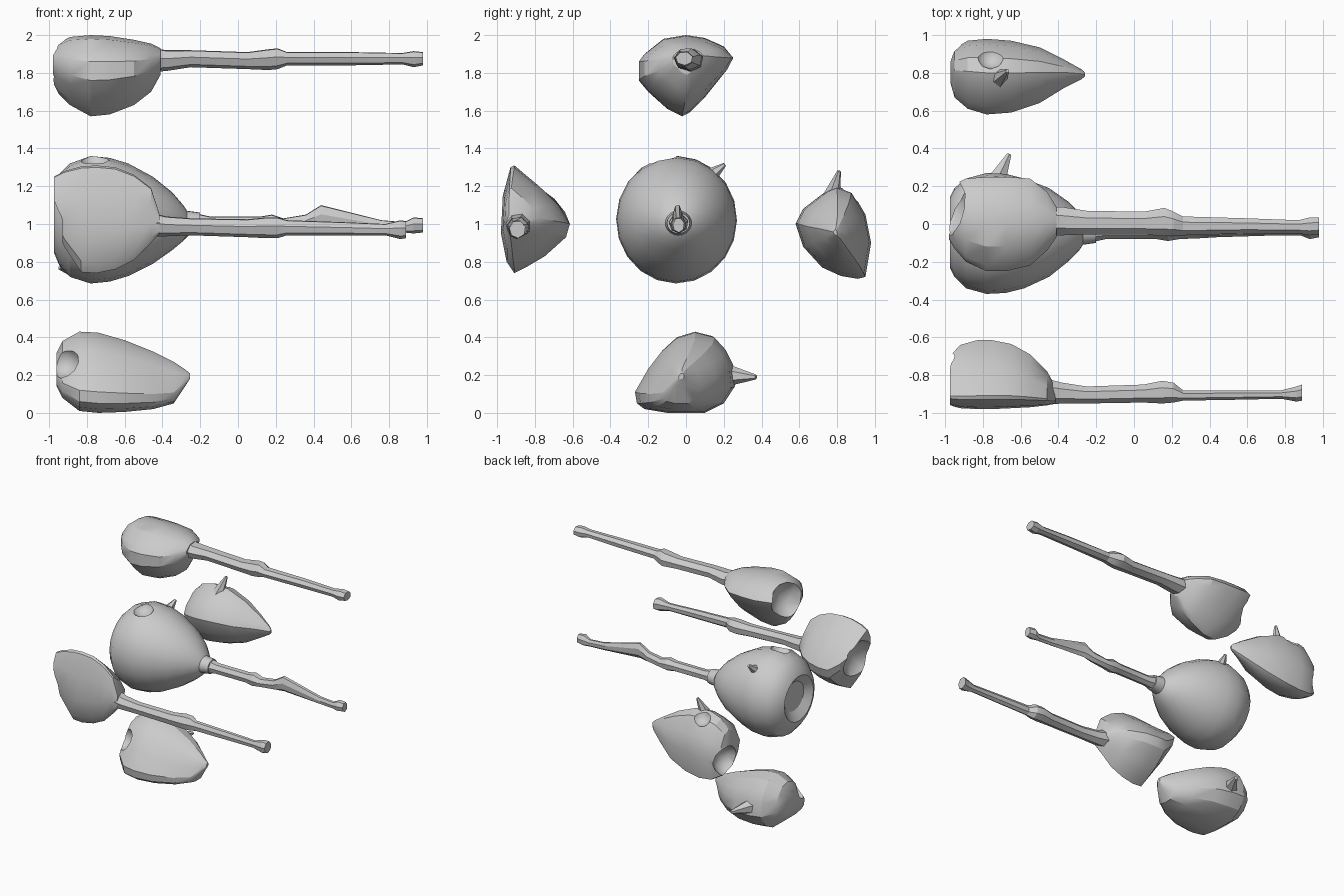
import bpy, bmesh, math
from mathutils import Vector


def finish(bm, name):
    bmesh.ops.recalc_face_normals(bm, faces=bm.faces[:])
    me = bpy.data.meshes.new(name)
    bm.to_mesh(me)
    bm.free()
    ob = bpy.data.objects.new(name, me)
    bpy.context.collection.objects.link(ob)
    return ob


def loft(name, profile, stations):
    """Sweep a (y, z) outline along x; station = x, y min, y max, z min, z max."""
    ys, zs = [p[0] for p in profile], [p[1] for p in profile]
    unit = [((y - min(ys)) / (max(ys) - min(ys)), (z - min(zs)) / (max(zs) - min(zs)))
            for y, z in profile]
    bm = bmesh.new()
    rings = [[bm.verts.new((x, y0 + u * (y1 - y0), z0 + v * (z1 - z0))) for u, v in unit]
             for x, y0, y1, z0, z1 in stations]
    n = len(unit)
    for a, b in zip(rings, rings[1:]):
        for i in range(n):
            j = (i + 1) % n
            bm.faces.new((a[i], a[j], b[j], b[i]))
    bm.faces.new(rings[0])
    bm.faces.new(rings[-1])
    return finish(bm, name)


def select(ob):
    bpy.ops.object.select_all(action='DESELECT')
    ob.select_set(True)
    bpy.context.view_layer.objects.active = ob


def bite(ob, center, radius):
    """Scoop a rounded hollow out of a body."""
    bm = bmesh.new()
    bmesh.ops.create_icosphere(bm, subdivisions=2, radius=radius)
    bmesh.ops.translate(bm, verts=bm.verts, vec=center)
    cutter = finish(bm, "hollow_cutter")
    cutter.hide_render = True
    mod = ob.modifiers.new("hollow", 'BOOLEAN')
    mod.operation, mod.solver, mod.object = 'DIFFERENCE', 'EXACT', cutter
    select(ob)
    bpy.ops.object.modifier_apply(modifier=mod.name)
    bpy.data.objects.remove(cutter)


def smooth(ob, deg=28):
    select(ob)
    bpy.ops.object.shade_smooth_by_angle(angle=math.radians(deg))


def thorn(name, base, tip, radius):
    base, tip = Vector(base), Vector(tip)
    d = tip - base
    bm = bmesh.new()
    bmesh.ops.create_cone(bm, cap_ends=True, segments=6, radius1=radius,
                          radius2=radius * 0.2, depth=d.length)
    bmesh.ops.rotate(bm, verts=bm.verts, matrix=d.to_track_quat('Z', 'Y').to_matrix())
    bmesh.ops.translate(bm, verts=bm.verts, vec=(base + tip) / 2)
    finish(bm, name)


def circle(n):
    return [(math.cos(2 * math.pi * i / n + 0.3), math.sin(2 * math.pi * i / n + 0.3))
            for i in range(n)]


# Upper body: rounded on top, keel below
upper = loft("upper_body", [
    (-.25, 1.86), (-.22, 1.90), (-.12, 1.98), (0, 2), (.1, 1.985), (.2, 1.94), (.25, 1.88),
    (.22, 1.82), (.1, 1.67), (.02, 1.59), (-.02, 1.57), (-.1, 1.61), (-.2, 1.70), (-.25, 1.76)], [
    (-.98, -.08, .12, 1.75, 1.93), (-.95, -.13, .21, 1.69, 1.96), (-.89, -.20, .24, 1.63, 1.99),
    (-.78, -.25, .25, 1.57, 2.0), (-.68, -.25, .25, 1.58, 1.995), (-.55, -.22, .24, 1.63, 1.975),
    (-.46, -.14, .17, 1.70, 1.955), (-.41, -.07, .09, 1.79, 1.93)])
bite(upper, (-1.02, .09, 1.87), .17)
smooth(upper)

# Front body: flat outer side, point facing inward
front = loft("front_body", [
    (-.98, .95), (-.97, 1.15), (-.93, 1.3), (-.91, 1.31), (-.78, 1.2), (-.68, 1.1), (-.62, 1.0),
    (-.64, .93), (-.75, .83), (-.85, .77), (-.91, .74), (-.95, .80)], [
    (-.975, -.96, -.70, 1.02, 1.25), (-.92, -.975, -.64, .88, 1.28), (-.83, -.98, -.615, .745, 1.305),
    (-.75, -.98, -.615, .74, 1.31), (-.65, -.975, -.635, .76, 1.30), (-.55, -.97, -.69, .81, 1.26),
    (-.46, -.96, -.78, .90, 1.19), (-.415, -.95, -.86, .95, 1.05)])
bite(front, (-1.06, -.82, 1.02), .20)
smooth(front)

# Centre body: round bulb with collar
center = loft("center_body", circle(20), [
    (-.93, -.17, .08, .92, 1.15), (-.975, -.23, .14, .85, 1.21), (-.95, -.28, .19, .79, 1.26),
    (-.89, -.34, .24, .72, 1.32), (-.78, -.37, .27, .685, 1.36), (-.68, -.365, .265, .695, 1.35),
    (-.58, -.34, .24, .725, 1.32), (-.45, -.28, .19, .79, 1.25), (-.35, -.20, .12, .86, 1.17),
    (-.29, -.14, .06, .91, 1.10), (-.27, -.11, .03, .94, 1.07), (-.20, -.10, .02, .95, 1.06)])
bite(center, (-.76, -.13, 1.38), .09)
smooth(center)
thorn("center_thorn", (-.72, .11, 1.24), (-.70, .205, 1.315), .05)

# Back body: stemless, pointed at one end
back = loft("back_body", [
    (.80, 1.2), (.75, 1.18), (.62, 1.08), (.58, 1), (.62, .88), (.72, .77), (.82, .725),
    (.91, .71), (.95, .72), (.98, .9), (.95, 1.05), (.88, 1.17)], [
    (-.97, .74, .89, .80, 1.02), (-.95, .67, .93, .76, 1.10), (-.88, .61, .97, .72, 1.17),
    (-.78, .58, .98, .71, 1.2), (-.65, .59, .97, .73, 1.19), (-.5, .64, .935, .78, 1.13),
    (-.37, .72, .87, .86, 1.05), (-.28, .765, .82, .92, .99), (-.26, .78, .80, .94, .97)])
bite(back, (-.98, .86, .87), .12)
bite(back, (-.76, .90, 1.19), .08)
smooth(back)
thorn("back_thorn", (-.72, .77, 1.14), (-.67, .81, 1.28), .05)

# Lower body: stemless, broad flat base
lower = loft("lower_body", [
    (-.27, .12), (-.2, .24), (-.13, .33), (-.05, .4), (.05, .43), (.15, .405), (.21, .34),
    (.25, .26), (.26, .15), (.2, .06), (.1, .01), (-.1, .01), (-.22, .03), (-.26, .06)], [
    (-.96, -.10, .12, .14, .32), (-.93, -.18, .18, .08, .38), (-.84, -.26, .25, .01, .43),
    (-.74, -.27, .26, .0, .425), (-.6, -.25, .24, .005, .385), (-.45, -.19, .16, .02, .325),
    (-.34, -.12, .07, .05, .27), (-.28, -.07, .01, .14, .23), (-.255, -.04, -.01, .18, .21)])
bite(lower, (-.93, -.14, .27), .09)
smooth(lower)
thorn("lower_thorn", (-.74, .20, .20), (-.66, .37, .19), .065)

# Stems: slim shafts with a joint in the middle and a knob at the end
upper_stem = loft("upper_stem", circle(7), [
    (-.50, -.06, .09, 1.80, 1.94), (-.38, -.06, .09, 1.81, 1.92), (-.25, -.055, .07, 1.83, 1.92),
    (.05, -.055, .065, 1.82, 1.91), (.16, -.065, .085, 1.815, 1.925), (.21, -.06, .065, 1.82, 1.93),
    (.26, -.06, .04, 1.84, 1.91), (.60, -.05, .03, 1.84, 1.91), (.87, -.05, .02, 1.845, 1.905),
    (.93, -.06, .035, 1.83, 1.915), (.98, -.055, .035, 1.84, 1.91)])
center_stem = loft("center_stem", circle(7), [
    (-.24, -.10, .02, .95, 1.06), (-.15, -.08, .0, .96, 1.04), (.12, -.08, .0, .96, 1.04),
    (.18, -.09, .01, .95, 1.05), (.24, -.08, .0, .96, 1.03), (.36, -.075, -.01, .97, 1.05),
    (.44, -.07, -.02, .98, 1.10), (.60, -.065, -.02, .97, 1.06), (.76, -.06, -.02, .96, 1.02),
    (.88, -.06, -.02, .955, 1.01), (.93, -.08, .0, .95, 1.035), (.98, -.07, -.01, .955, 1.03)])
front_stem = loft("front_stem", circle(7), [
    (-.50, -.96, -.81, .93, 1.07), (-.38, -.95, -.84, .935, 1.04), (-.25, -.95, -.86, .94, 1.03),
    (.05, -.945, -.85, .93, 1.025), (.15, -.95, -.83, .925, 1.035), (.21, -.945, -.84, .925, 1.035),
    (.26, -.935, -.88, .94, 1.02), (.55, -.93, -.88, .94, 1.01), (.78, -.925, -.88, .94, 1.0),
    (.86, -.94, -.86, .92, 1.02), (.89, -.935, -.85, .925, 1.015)])
for s in (upper_stem, center_stem, front_stem):
    smooth(s, 20)
